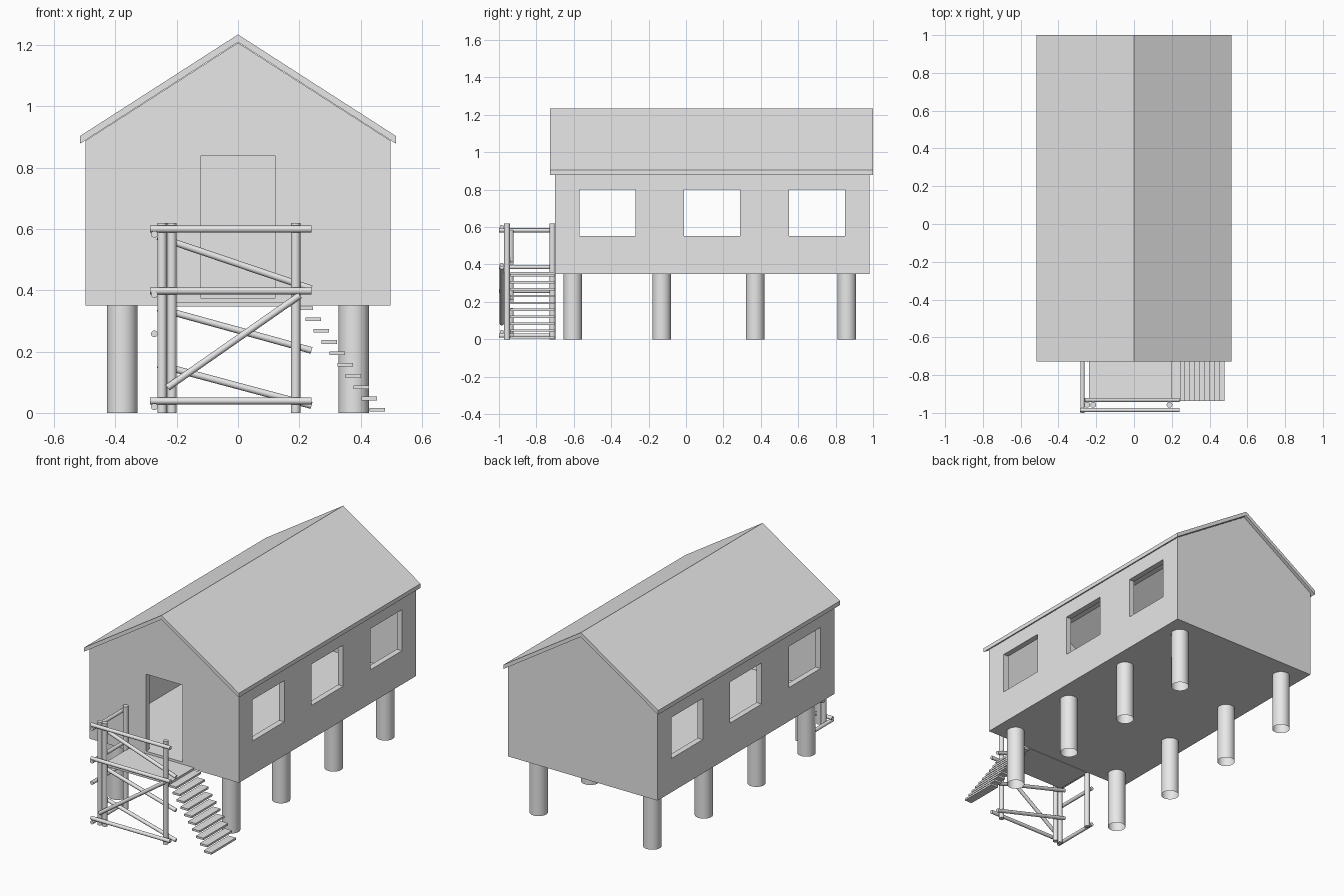
import bpy, math
from mathutils import Vector

cube = bpy.data.objects.get("Cube")
if cube:
    bpy.data.objects.remove(cube, do_unlink=True)

GREY = (0.8, 0.8, 0.8, 1.0)
grey = bpy.data.materials.new("plain grey")
grey.use_nodes = True
grey.diffuse_color = GREY
for node in grey.node_tree.nodes:
    if node.type == 'BSDF_PRINCIPLED':
        node.inputs["Base Color"].default_value = GREY


def prism(name, profile, y0, y1):
    """Extrude an x-z outline from y0 to y1."""
    n = len(profile)
    verts = [(x, y, z) for y in (y0, y1) for x, z in profile]
    faces = [tuple(range(n)), tuple(reversed(range(n, 2 * n)))]
    faces += [(i, i + n, (i + 1) % n + n, (i + 1) % n) for i in range(n)]
    mesh = bpy.data.meshes.new(name)
    mesh.from_pydata(verts, [], faces)
    mesh.materials.append(grey)
    obj = bpy.data.objects.new(name, mesh)
    bpy.context.collection.objects.link(obj)
    return obj


def box(name, x0, x1, y0, y1, z0, z1):
    return prism(name, [(x0, z0), (x1, z0), (x1, z1), (x0, z1)], y0, y1)


def pole(name, start, end, radius, sides=16, fill='NGON'):
    """Round bar between two points."""
    a, b = Vector(start), Vector(end)
    bpy.ops.mesh.primitive_cylinder_add(
        vertices=sides, radius=radius, depth=(b - a).length,
        end_fill_type=fill, location=(a + b) / 2)
    obj = bpy.context.object
    obj.name = name
    obj.rotation_euler = (b - a).to_track_quat('Z', 'Y').to_euler()
    obj.data.materials.append(grey)
    bpy.ops.object.shade_smooth_by_angle(angle=math.radians(40))
    return obj


def cut(obj, cutters):
    """Subtract the cutters, keep the result and drop the helpers."""
    for c in cutters:
        c.hide_render = True
        mod = obj.modifiers.new("cut", 'BOOLEAN')
        mod.operation, mod.solver, mod.object = 'DIFFERENCE', 'EXACT', c
    bpy.context.view_layer.update()
    deps = bpy.context.evaluated_depsgraph_get()
    mesh = bpy.data.meshes.new_from_object(obj.evaluated_get(deps))
    obj.modifiers.clear()
    obj.data = mesh
    for c in cutters:
        bpy.data.objects.remove(c, do_unlink=True)


def gable(half, base, eave, ridge):
    return [(-half, base), (half, base), (half, eave), (0, ridge), (-half, eave)]


# House shell, hollow, with three windows on each side and a doorway
FRONT, BACK, WALL = -0.70, 0.98, 0.035
house = prism("house_walls", gable(0.497, 0.35, 0.889, 1.208), FRONT, BACK)
cutters = [
    prism("room", gable(0.497 - WALL, 0.373, 0.892, 1.188), FRONT + WALL, BACK - WALL),
    box("doorway", -0.122, 0.122, FRONT - 0.1, FRONT + 0.1, 0.375, 0.838),
]
for y in (-0.57, -0.01, 0.55):
    cutters.append(box("window", -0.7, 0.7, y, y + 0.3, 0.553, 0.80))
cut(house, cutters)

# Roof slab
prism("roof", [(-0.515, 0.879), (0, 1.21), (0.515, 0.879),
               (0.515, 0.904), (0, 1.235), (-0.515, 0.904)], -0.728, 1.0)

# Stilts
for x in (-0.378, 0.378):
    for y in (-0.605, -0.13, 0.37, 0.86):
        pole("stilt", (x, y, 0), (x, y, 0.351), 0.05, 32, 'NOTHING')

# Porch deck and stair treads
box("porch_deck", -0.238, 0.198, -0.938, FRONT, 0.348, 0.361)
for i in range(10):
    x, z = 0.195 + 0.026 * i, 0.336 - 0.0369 * i
    box("stair_tread", x, x + 0.05, -0.938, FRONT - 0.003, z, z + 0.012)

# Porch posts
for x, y in ((-0.248, -0.957), (-0.216, -0.957), (0.188, -0.957), (-0.248, -0.714)):
    pole("porch_post", (x, y, 0), (x, y, 0.62), 0.0155)

# Front rails, and the brace in front of the posts
for z in (0.60, 0.398, 0.039):
    pole("front_rail", (-0.287, -0.985, z), (0.24, -0.985, z), 0.011)
pole("front_brace", (-0.23, -0.985, 0.083), (0.202, -0.985, 0.384), 0.011)

# Sloping braces behind the posts
for z0, z1, x1 in ((0.575, 0.405, 0.24), (0.342, 0.204, 0.24), (0.158, 0.024, 0.24)):
    pole("rear_brace", (-0.262, -0.932, z0), (x1, -0.932, z1), 0.011)

# Side rails running back to the house
for z in (0.583, 0.386, 0.258, 0.02):
    pole("side_rail", (-0.273, -1.0, z), (-0.273, FRONT, z), 0.011)
